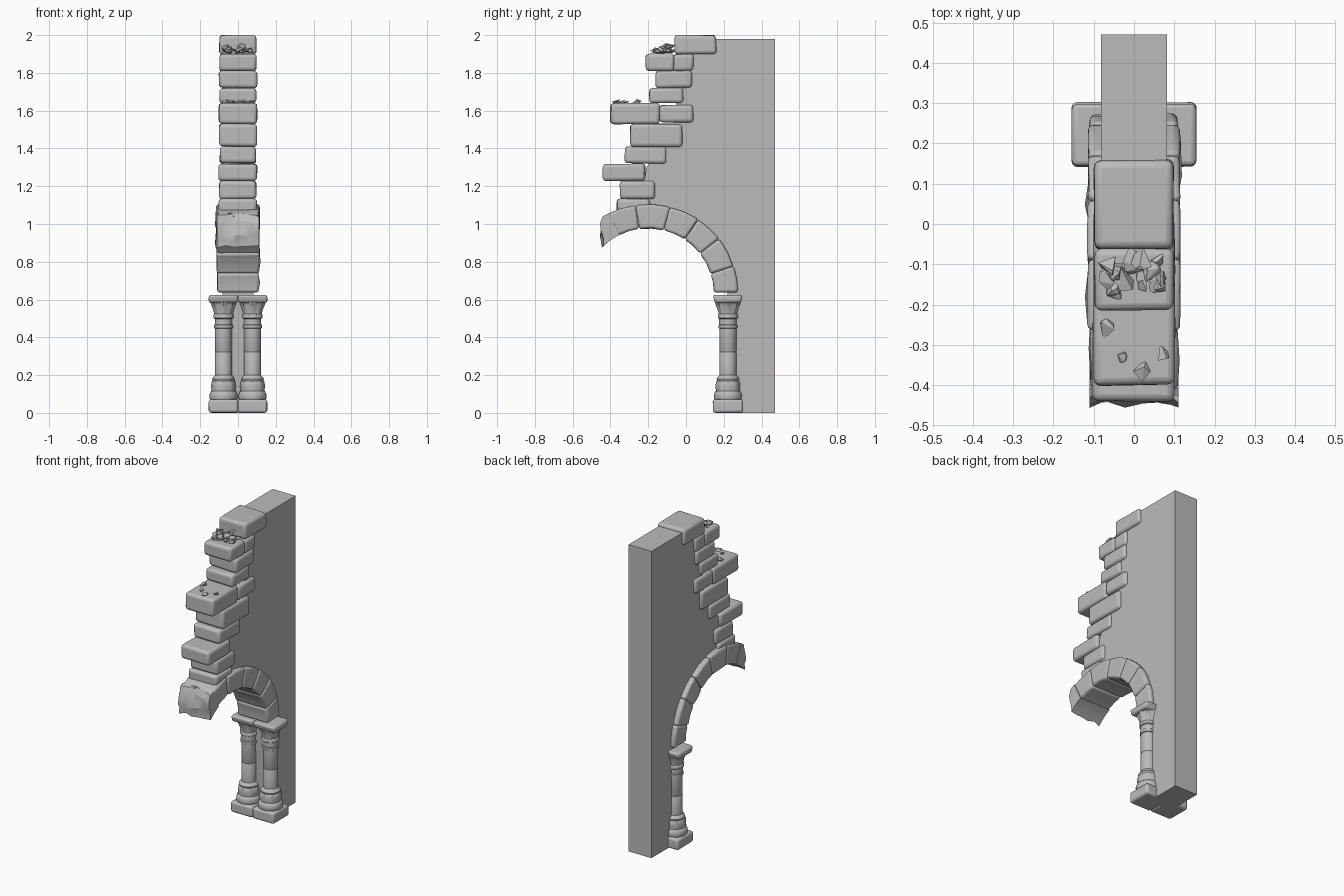
import bpy, bmesh, math, random
from mathutils import Vector, Matrix

random.seed(7)
if "Cube" in bpy.data.objects:
    bpy.data.objects.remove(bpy.data.objects["Cube"])

stone = bpy.data.materials.new("grey stone")
stone.use_nodes = True
GREY = (0.5, 0.5, 0.5, 1)
stone.diffuse_color = GREY
stone.node_tree.nodes["Principled BSDF"].inputs["Base Color"].default_value = GREY


def finish(name, bm, bevel=0.0, smooth=True):
    bmesh.ops.recalc_face_normals(bm, faces=bm.faces)
    mesh = bpy.data.meshes.new(name)
    bm.to_mesh(mesh)
    bm.free()
    mesh.materials.append(stone)
    obj = bpy.data.objects.new(name, mesh)
    bpy.context.collection.objects.link(obj)
    if bevel:
        mod = obj.modifiers.new("worn edges", 'BEVEL')
        mod.width, mod.segments = bevel, 3
        mod.limit_method, mod.angle_limit = 'ANGLE', math.radians(35)
    if smooth:
        bpy.ops.object.select_all(action='DESELECT')
        obj.select_set(True)
        bpy.context.view_layer.objects.active = obj
        bpy.ops.object.shade_smooth_by_angle(angle=math.radians(40))
    return obj


def prism(name, outline, x0, x1, bevel=0.0, wear=0.0, smooth=True):
    """Extrude a y-z outline along x, with slightly worn corners."""
    bm = bmesh.new()
    rings = [[bm.verts.new((x, y, z)) for y, z in outline] for x in (x0, x1)]
    for ring in rings:
        bm.faces.new(ring)
    n = len(outline)
    for i in range(n):
        j = (i + 1) % n
        bm.faces.new((rings[0][i], rings[0][j], rings[1][j], rings[1][i]))
    for v in bm.verts:
        v.co += Vector([random.uniform(-wear, wear) for _ in range(3)])
    return finish(name, bm, bevel, smooth)


# Arch geometry
ARCH_Y, ARCH_Z, INNER, OUTER = -0.2, 0.63, 0.347, 0.475


def polar(radius, degrees):
    a = math.radians(degrees)
    return ARCH_Y + radius * math.cos(a), ARCH_Z + radius * math.sin(a)


# Plain wall core, hollowed by the arch
core = [(0.47, 0), (0.24, 0)]
core += [polar(0.42, a) for a in range(0, 97, 8)]
core += [(-0.21, 1.3), (-0.15, 1.38), (-0.08, 1.47), (-0.05, 1.6), (-0.04, 1.98), (0.47, 1.98)]
prism("wall_core", core, -0.082, 0.082, smooth=False)

# Broken courses of stone: y start, y end, bottom, top
courses = [
    (-0.06, 0.16, 1.90, 2.00),
    (-0.215, -0.063, 1.81, 1.90), (-0.067, 0.04, 1.81, 1.90),
    (-0.16, 0.03, 1.72, 1.81),
    (-0.195, -0.015, 1.64, 1.72),
    (-0.40, -0.138, 1.53, 1.64), (-0.142, 0.04, 1.54, 1.63),
    (-0.295, -0.02, 1.41, 1.53),
    (-0.325, -0.105, 1.32, 1.41),
    (-0.44, -0.215, 1.23, 1.32),
    (-0.35, -0.165, 1.13, 1.23),
    (-0.365, -0.19, 1.06, 1.135),
]
for i, (y0, y1, z0, z1) in enumerate(courses):
    w = 0.1 + random.uniform(-0.004, 0.004)
    prism(f"wall_stone_{i + 1}", [(y0, z0), (y1, z0), (y1, z1), (y0, z1)], -w, w, 0.018, 0.003)

# Arch stones
joints = [1, 18, 38, 56, 76, 98, 117]
for i, (a, b) in enumerate(zip(joints, joints[1:])):
    steps = [a + (b - a) * t / 2 for t in range(3)]
    outline = [polar(OUTER, s) for s in steps] + [polar(INNER, s) for s in reversed(steps)]
    w = 0.112 + random.uniform(-0.004, 0.004)
    prism(f"arch_stone_{i + 1}", outline, -w, w, 0.014, 0.002)

# Snapped last arch stone, with a ragged slanted end
bm = bmesh.new()
bmesh.ops.create_cube(bm, size=2)
bmesh.ops.subdivide_edges(bm, edges=bm.edges, cuts=4, use_grid_fill=True)
for v in bm.verts:
    u, r, t = v.co.x, (v.co.y + 1) / 2, (v.co.z + 1) / 2
    end = 134 - 14 * r + random.uniform(-2, 2) - 5 * (1 - abs(u)) * r
    if abs(u + 0.2) < 0.05 and 0.3 < r < 0.5:
        end += 4
    y, z = polar(INNER + (OUTER - INNER) * r, 116 + (end - 116) * t)
    v.co = (u * 0.11, y, z)
finish("broken_arch_stone", bm, 0.006)

# Twin columns: radius, height, ripple depth
profile = [
    (0.066, 0.06, 0), (0.073, 0.075, 0), (0.074, 0.095, 0), (0.068, 0.112, 0),
    (0.062, 0.116, 0.02), (0.064, 0.14, 0.03), (0.062, 0.165, 0.02),
    (0.057, 0.17, 0), (0.06, 0.18, 0), (0.052, 0.193, 0), (0.045, 0.2, 0),
    (0.045, 0.318, 0), (0.043, 0.322, 0), (0.045, 0.326, 0), (0.045, 0.447, 0),
    (0.05, 0.45, 0), (0.05, 0.465, 0), (0.046, 0.469, 0), (0.046, 0.498, 0),
    (0.053, 0.503, 0), (0.053, 0.518, 0), (0.048, 0.524, 0.02),
    (0.052, 0.55, 0.07), (0.061, 0.573, 0.08), (0.068, 0.592, 0.04),
]
COL_Y, SIDES = 0.222, 32
for side, sx in (("left", 1), ("right", -1)):
    cx = 0.077 * sx
    bm = bmesh.new()
    rings = []
    for radius, z, ripple in profile:
        ring = []
        for k in range(SIDES):
            a = math.tau * k / SIDES
            r = radius * (1 + ripple * math.cos(8 * a))
            ring.append(bm.verts.new((cx + r * math.cos(a), COL_Y + r * math.sin(a), z)))
        rings.append(ring)
    for low, high in zip(rings, rings[1:]):
        for k in range(SIDES):
            j = (k + 1) % SIDES
            bm.faces.new((low[k], low[j], high[j], high[k]))
    bm.faces.new(rings[0])
    bm.faces.new(rings[-1])
    finish(f"{side}_column", bm)
    # Square plinth and capital slab
    for part, z0, z1, taper in (("plinth", 0, 0.072, 0), ("capital_slab", 0.582, 0.625, 0.012)):
        y0, y1 = COL_Y - 0.08, COL_Y + 0.08
        outline = [(y0 + taper, z0), (y1 - taper, z0), (y1, z1), (y0, z1)]
        prism(f"{side}_{part}", outline, cx - 0.078, cx + 0.078, 0.014, 0.001)


# Loose angular rubble on the ledges
def rubble(name, x, y, z, size):
    bm = bmesh.new()
    for _ in range(9):
        d = Vector([random.uniform(-1, 1) for _ in range(3)]).normalized()
        bm.verts.new((x + d.x * size, y + d.y * size * 1.2, z + d.z * size * 0.6))
    hull = bmesh.ops.convex_hull(bm, input=bm.verts)
    loose = [g for g in hull["geom_interior"] if isinstance(g, bmesh.types.BMVert)]
    bmesh.ops.delete(bm, geom=loose, context='VERTS')
    finish(name, bm, smooth=False)


for i in range(18):
    y = random.uniform(-0.18, -0.075)
    height = 1.905 + random.uniform(0.2, 1) * (y + 0.2) * 0.38
    rubble(f"upper_rubble_{i + 1}", random.uniform(-0.07, 0.075), y, height, random.uniform(0.018, 0.033))
for i, (x, y) in enumerate([(-0.065, -0.265), (0.02, -0.365), (0.07, -0.325), (-0.03, -0.33)]):
    rubble(f"lower_rubble_{i + 1}", x, y, 1.648, 0.026 - 0.004 * i)
